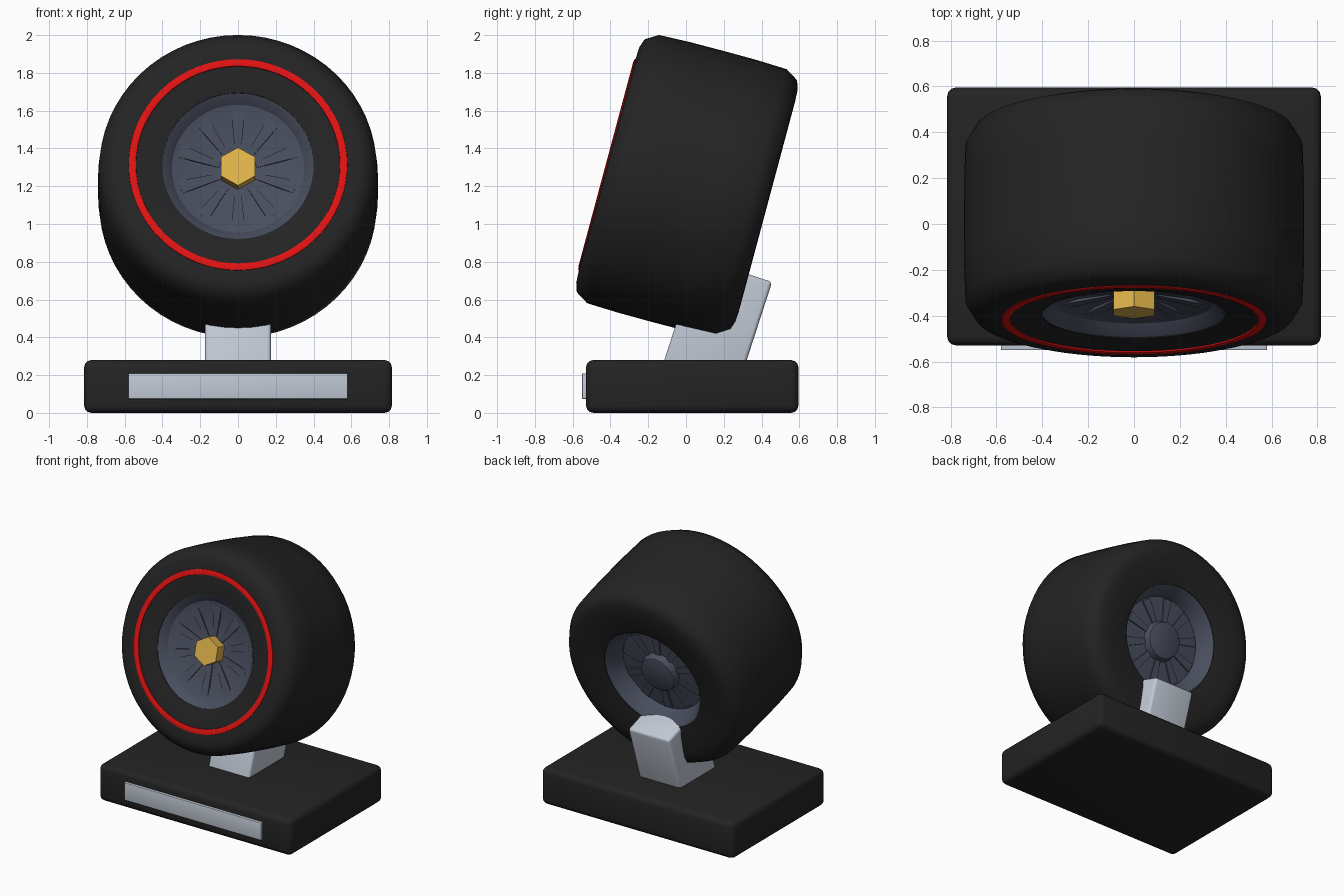
import bpy, bmesh
from math import pi, sin, cos, radians
from mathutils import Matrix, Vector

cube = bpy.data.objects.get("Cube")
if cube:
    bpy.data.objects.remove(cube, do_unlink=True)


def material(name, rgb):
    m = bpy.data.materials.new(name)
    m.use_nodes = True
    m.diffuse_color = (*rgb, 1)
    m.node_tree.nodes["Principled BSDF"].inputs["Base Color"].default_value = (*rgb, 1)
    return m


black = material("black rubber", (0.017, 0.017, 0.017))
red = material("red stripe", (0.75, 0.006, 0.006))
steel = material("dark blue steel", (0.066, 0.076, 0.112))
gold = material("gold", (0.76, 0.46, 0.07))
silver = material("silver", (0.54, 0.59, 0.67))

# Wheel frame: local z is the axle, pointing forward and up
WHEEL = Matrix.Translation((0, 0.005, 1.2)) @ Matrix.Rotation(radians(75), 4, 'X')


def finish(name, bm, mat, matrix, smooth=None):
    bmesh.ops.recalc_face_normals(bm, faces=bm.faces)
    mesh = bpy.data.meshes.new(name)
    bm.to_mesh(mesh)
    bm.free()
    mesh.materials.append(mat)
    ob = bpy.data.objects.new(name, mesh)
    bpy.context.collection.objects.link(ob)
    ob.matrix_world = matrix
    if smooth:
        bpy.ops.object.select_all(action='DESELECT')
        ob.select_set(True)
        bpy.context.view_layer.objects.active = ob
        bpy.ops.object.shade_smooth_by_angle(angle=radians(smooth))
    return ob


def lathe(name, profile, mat, segments=64, closed=False, smooth=None):
    """Revolve (radius, axial) points around the axle; open profiles get end caps."""
    bm = bmesh.new()
    rings = []
    for r, a in profile:
        angles = [pi / 2 + 2 * pi * i / segments for i in range(segments)]
        rings.append([bm.verts.new((r * cos(t), r * sin(t), a)) for t in angles])
    pairs = list(zip(rings, rings[1:]))
    if closed:
        pairs.append((rings[-1], rings[0]))
    else:
        bm.faces.new(rings[0])
        bm.faces.new(rings[-1])
    for p, q in pairs:
        for i in range(segments):
            j = (i + 1) % segments
            bm.faces.new((p[i], p[j], q[j], q[i]))
    return finish(name, bm, mat, WHEEL, smooth)


def block(name, size, matrix, mat, bevel):
    bm = bmesh.new()
    bmesh.ops.create_cube(bm, size=1, matrix=Matrix.Diagonal((*size, 1)))
    bmesh.ops.bevel(bm, geom=bm.edges[:], offset=bevel, segments=3,
                    profile=0.5, affect='EDGES')
    return finish(name, bm, mat, matrix, 35)


# Tyre: half section mirrored to the other side
half = [(0.40, 0.415), (0.47, 0.43), (0.58, 0.437), (0.645, 0.434),
        (0.693, 0.418), (0.735, 0.35), (0.741, 0.18)]
tyre = half + [(0.742, 0)] + [(r, -a) for r, a in reversed(half)]
lathe("tyre", tyre, black, closed=True, smooth=50)

# Stripe around the front sidewall
lathe("sidewall_stripe", [(0.538, 0.425), (0.541, 0.441), (0.56, 0.445),
                          (0.578, 0.441), (0.581, 0.425)], red, closed=True, smooth=50)

# Rim: front dish, outer lips and recessed back with a round hub
lathe("rim", [(0.12, 0.32), (0.25, 0.33), (0.35, 0.36), (0.385, 0.40), (0.405, 0.414),
              (0.405, -0.414), (0.39, -0.40), (0.345, -0.33), (0.33, -0.29),
              (0.15, -0.30), (0.135, -0.35), (0.125, -0.355)], steel, smooth=30)

# Shallow tapered spokes on both faces
bm = bmesh.new()
for i in range(10):
    turn = Matrix.Rotation(2 * pi * i / 10, 4, 'Z')
    for inner, outer, depth in ((0.324, 0.352, 0.03), (-0.312, -0.302, -0.03)):
        corners = []
        for drop in (0, depth):
            for x, y, a in ((-0.016, 0.1, inner), (0.016, 0.1, inner),
                            (0.035, 0.32, outer), (-0.035, 0.32, outer)):
                corners.append(bm.verts.new(turn @ Vector((x, y, a - drop))))
        top, low = corners[:4], corners[4:]
        bm.faces.new(top)
        bm.faces.new(low)
        for k in range(4):
            n = (k + 1) % 4
            bm.faces.new((top[k], top[n], low[n], low[k]))
finish("spokes", bm, steel, WHEEL)

# Hexagonal wheel nut
lathe("wheel_nut", [(0.104, 0.30), (0.104, 0.405)], gold, segments=6)

# Stand: base, front plate and leaning post
block("base", (1.63, 1.125, 0.28), Matrix.Translation((0, 0.033, 0.14)), black, 0.04)
block("front_plate", (1.16, 0.04, 0.135), Matrix.Translation((0, -0.53, 0.142)), silver, 0.004)
lean = Matrix.Rotation(radians(-18), 4, 'X')
block("post", (0.35, 0.415, 0.68), lean @ Matrix.Translation((0, 0.012, 0.46)), silver, 0.02)
